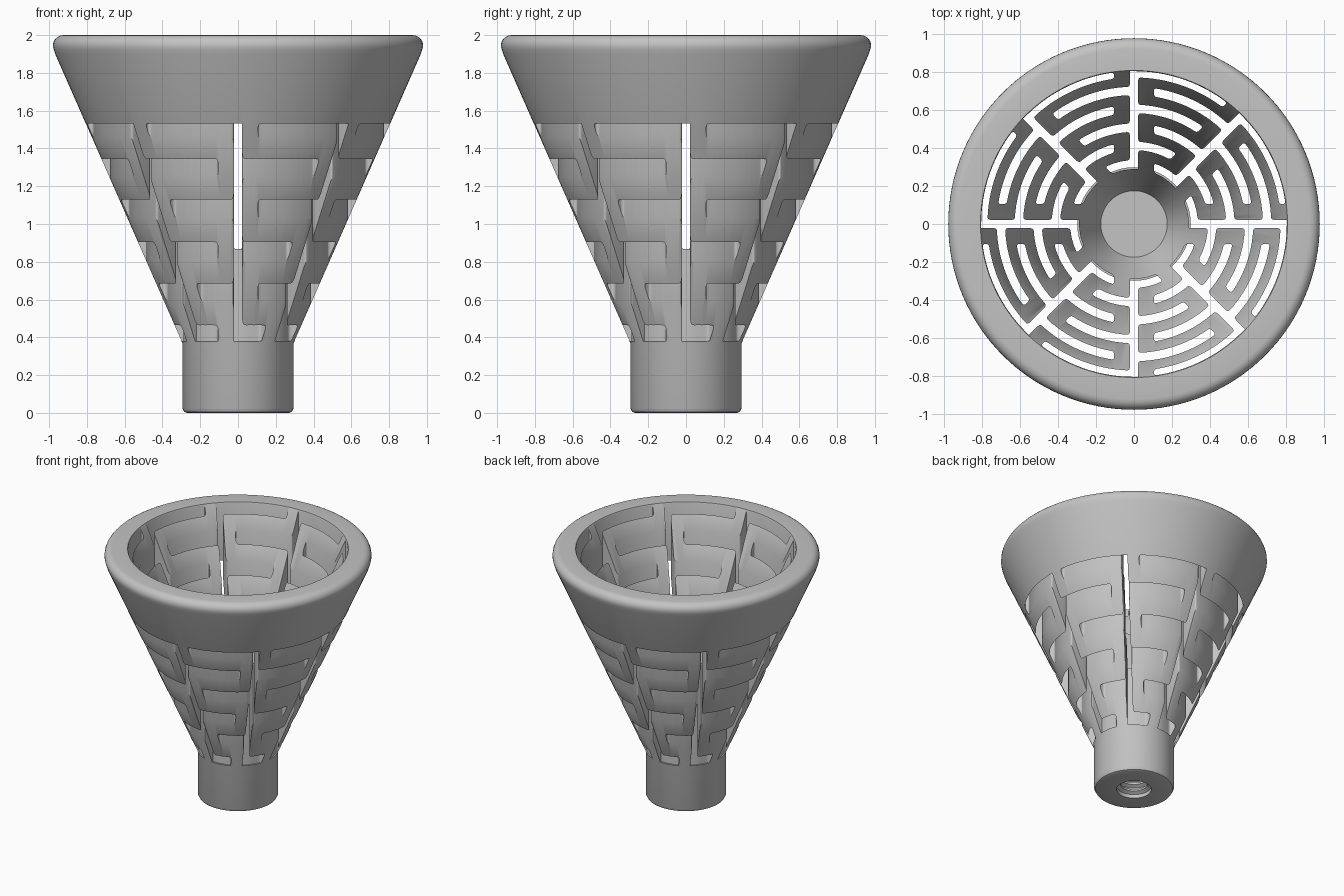
import bpy
import bmesh
from math import sin, cos, asin, pi, tau, radians
from mathutils import Vector, Matrix

if "Cube" in bpy.data.objects:
    bpy.data.objects.remove(bpy.data.objects["Cube"], do_unlink=True)

SECTORS = 8
STEP = tau / SECTORS
HALF_SLIT = 0.022
CAP = 0.083            # length of the bridge at each closed slot end
CORNER = 0.016
SLIT_IN = 0.29
CUT_LOW, CUT_HIGH = 0.38, 2.1
# Slot radii (inner, outer), listed from the rim towards the neck
SLOTS = [(0.773, 0.806), (0.68, 0.724), (0.585, 0.629),
         (0.486, 0.53), (0.39, 0.434), (SLIT_IN, 0.337)]


def to_object(bm, name):
    bmesh.ops.recalc_face_normals(bm, faces=bm.faces)
    mesh = bpy.data.meshes.new(name)
    bm.to_mesh(mesh)
    bm.free()
    obj = bpy.data.objects.new(name, mesh)
    bpy.context.collection.objects.link(obj)
    return obj


def lathe(name, profile, steps=128):
    bm = bmesh.new()
    verts = [bm.verts.new((r, 0, z)) for r, z in profile]
    edges = [bm.edges.new(pair) for pair in zip(verts, verts[1:])]
    bmesh.ops.spin(bm, geom=verts + edges, cent=(0, 0, 0), axis=(0, 0, 1),
                   angle=tau, steps=steps, use_duplicate=False)
    bmesh.ops.remove_doubles(bm, verts=bm.verts, dist=1e-5)
    return to_object(bm, name)


def polar(r, angle):
    return Vector((r * cos(angle), r * sin(angle)))


def slot_outline(inner, outer, side):
    """Slot leaving the slit on one side, as (point, is_corner) pairs."""
    def arc(r):
        a0 = asin(HALF_SLIT / r)
        a1 = STEP - asin((HALF_SLIT + CAP) / r)
        n = max(2, int(r * (a1 - a0) / 0.035))
        return [(polar(r, side * (a0 + (a1 - a0) * i / n)), i in (0, n))
                for i in range(n + 1)]
    return arc(inner) + arc(outer)[::-1]


def round_corners(points):
    out = []
    for i, (p, corner) in enumerate(points):
        if not corner:
            out.append(p)
            continue
        before = points[i - 1][0] - p
        after = points[(i + 1) % len(points)][0] - p
        a = p + before.normalized() * min(CORNER, before.length * 0.45)
        b = p + after.normalized() * min(CORNER, after.length * 0.45)
        for k in range(5):
            t = k / 4
            out.append(a * (1 - t) ** 2 + p * 2 * t * (1 - t) + b * t * t)
    return out


def slot_cutter():
    # One radial slit with three slots on each side, repeated around the axis
    left, right = [], []
    for inner, outer in reversed(SLOTS[1::2]):
        left += slot_outline(inner, outer, 1)
    for inner, outer in reversed(SLOTS[0::2]):
        right += slot_outline(inner, outer, -1)
    foot = polar(SLIT_IN, -asin(HALF_SLIT / SLIT_IN))
    head = polar(SLOTS[0][1], asin(HALF_SLIT / SLOTS[0][1]))
    outline = round_corners(left + [(head, False)] + right[::-1] + [(foot, False)])
    bm = bmesh.new()
    for k in range(SECTORS):
        turn = Matrix.Rotation(k * STEP, 3, 'Z')
        low = [bm.verts.new(turn @ Vector((p.x, p.y, CUT_LOW))) for p in outline]
        high = [bm.verts.new(turn @ Vector((p.x, p.y, CUT_HIGH))) for p in outline]
        bm.faces.new(low[::-1])
        bm.faces.new(high)
        for i in range(len(low)):
            j = (i + 1) % len(low)
            bm.faces.new((low[i], low[j], high[j], high[i]))
    return to_object(bm, "slot_cutter")


# Section: threaded bore, neck, flared wall, rounded rim, inner cone, floor
profile = [(0, 0.44), (0.1, 0.44)]
pitch = 0.055
for i in reversed(range(8)):
    z = i * pitch
    profile += [(0.1, z + 0.045), (0.128, z + 0.03), (0.128, z + 0.02), (0.1, z + 0.005)]
profile[-1] = (0.128, 0)
profile += [(0.27, 0), (0.285, 0.006), (0.295, 0.025), (0.295, 0.37), (0.968, 1.9)]
for i in range(7):
    a = radians(-24 + 114 * i / 6)
    profile.append((0.925 + 0.055 * cos(a), 1.945 + 0.055 * sin(a)))
profile += [(0.81, 2.0), (0.175, 0.62), (0, 0.62)]
funnel = lathe("slotted_funnel", profile)

# Cut the serpentine slots straight down through the flared wall
cutter = slot_cutter()
cutter.hide_render = True
cut = funnel.modifiers.new("Slots", 'BOOLEAN')
cut.operation = 'DIFFERENCE'
cut.solver = 'EXACT'
cut.object = cutter
bpy.context.view_layer.objects.active = funnel
bpy.ops.object.select_all(action='DESELECT')
funnel.select_set(True)
bpy.ops.object.modifier_apply(modifier=cut.name)
bpy.data.objects.remove(cutter, do_unlink=True)
bpy.ops.object.shade_smooth_by_angle(angle=radians(30))

# Plain grey finish
grey = bpy.data.materials.new("plain_grey")
grey.use_nodes = True
colour = (0.55, 0.55, 0.55, 1)
grey.diffuse_color = colour
grey.node_tree.nodes["Principled BSDF"].inputs["Base Color"].default_value = colour
funnel.data.materials.clear()
funnel.data.materials.append(grey)
